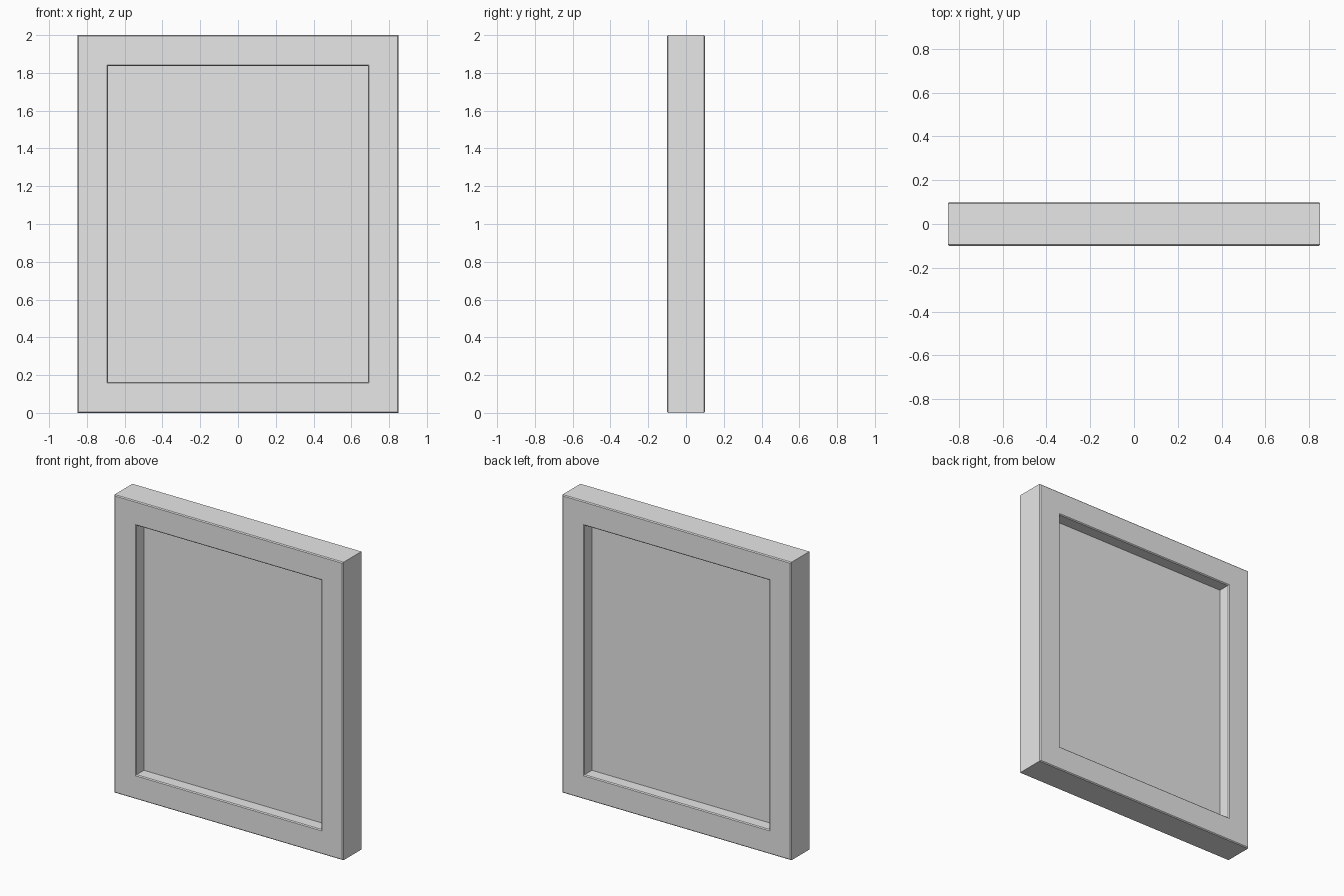
import bpy, bmesh

cube = bpy.data.objects.get("Cube")
if cube:
    bpy.data.objects.remove(cube, do_unlink=True)

W, H, D = 0.85, 1.0, 0.1        # half width, half height, half depth
BORDER = 0.163                  # width of the frame's face
PANEL = 0.017                   # half thickness of the panel
EDGE = 0.006                    # softened rim

mat = bpy.data.materials.new("light grey")
mat.use_nodes = True
grey = (0.8, 0.8, 0.8, 1)
mat.diffuse_color = grey
mat.node_tree.nodes["Principled BSDF"].inputs["Base Color"].default_value = grey


def ring(bm, inset, y):
    """Rectangle of vertices, inset from the outline, at depth y."""
    w, h = W - inset, H - inset
    return [bm.verts.new((x * w, y, H + z * h))
            for x, z in ((-1, -1), (1, -1), (1, 1), (-1, 1))]


def finish(bm, name):
    bmesh.ops.recalc_face_normals(bm, faces=bm.faces)
    mesh = bpy.data.meshes.new(name)
    bm.to_mesh(mesh)
    bm.free()
    mesh.materials.append(mat)
    obj = bpy.data.objects.new(name, mesh)
    bpy.context.collection.objects.link(obj)


# Frame: one closed cross-section carried round the four corners
bm = bmesh.new()
half = [(BORDER, D - EDGE), (BORDER - EDGE, D), (EDGE, D), (0, D - EDGE)]
profile = half + [(inset, -y) for inset, y in reversed(half)]
rings = [ring(bm, inset, y) for inset, y in profile]
for a, b in zip(rings, rings[1:] + rings[:1]):
    for i in range(4):
        j = (i + 1) % 4
        bm.faces.new((a[i], a[j], b[j], b[i]))
finish(bm, "frame")

# Panel: thin slab set midway through the opening
bm = bmesh.new()
front, back = ring(bm, BORDER, -PANEL), ring(bm, BORDER, PANEL)
bm.faces.new(front)
bm.faces.new(back)
finish(bm, "panel")
